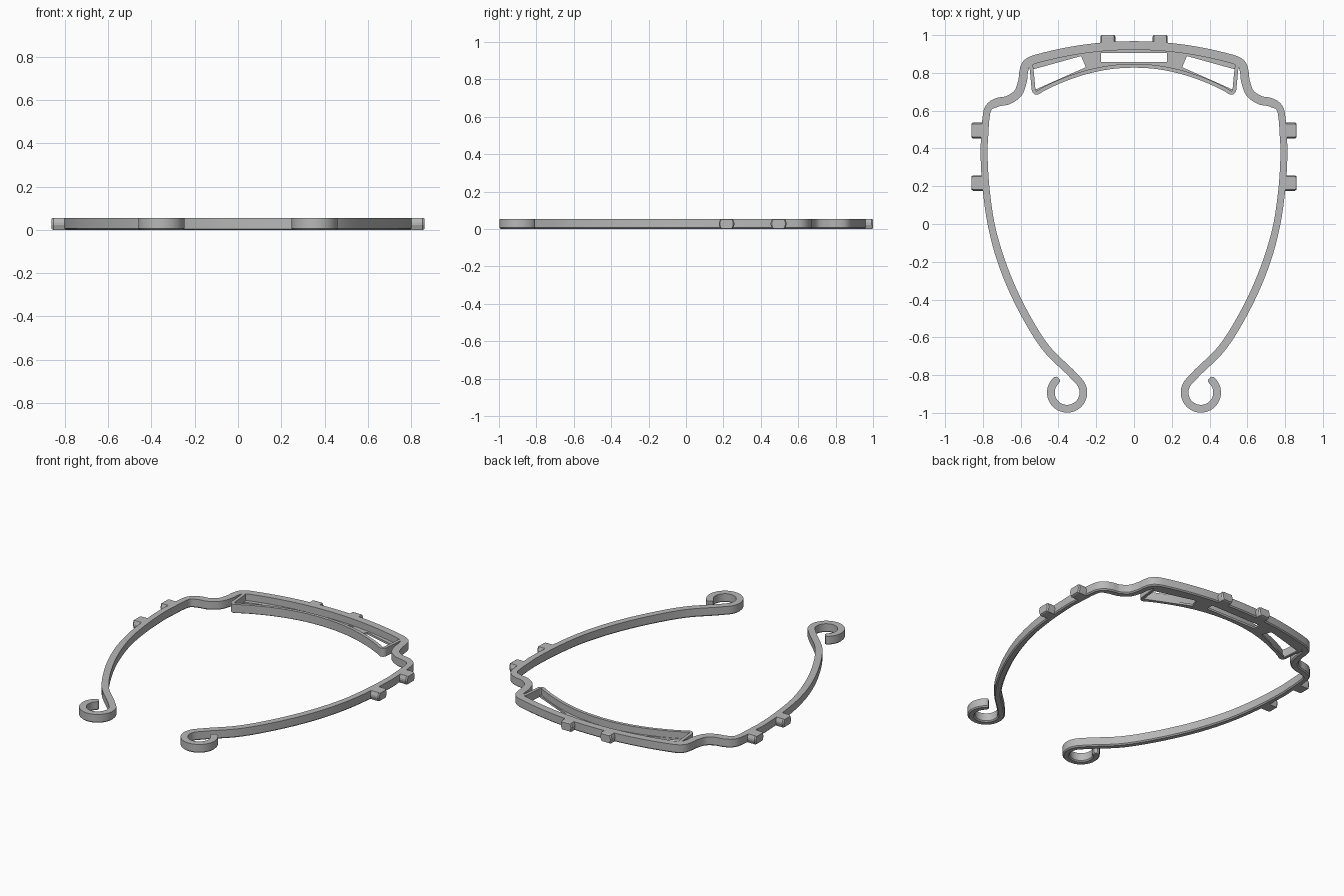
import bpy, bmesh, math
from mathutils import Vector

if "Cube" in bpy.data.objects:
    bpy.data.objects.remove(bpy.data.objects["Cube"])

H = 0.055
grey = bpy.data.materials.new("light_grey_plastic")
grey.diffuse_color = (0.48, 0.48, 0.48, 1)
grey.use_nodes = True
grey.node_tree.nodes["Principled BSDF"].inputs["Base Color"].default_value = grey.diffuse_color


def finish(name, bm, smooth=True):
    bmesh.ops.recalc_face_normals(bm, faces=bm.faces)
    me = bpy.data.meshes.new(name)
    bm.to_mesh(me)
    bm.free()
    ob = bpy.data.objects.new(name, me)
    bpy.context.collection.objects.link(ob)
    me.materials.append(grey)
    if smooth:
        bpy.ops.object.select_all(action='DESELECT')
        ob.select_set(True)
        bpy.context.view_layer.objects.active = ob
        bpy.ops.object.shade_smooth_by_angle(angle=math.radians(30))
    return ob


def loft(bm, loops):
    rows = [[bm.verts.new(p) for p in lp] for lp in loops]
    n = len(rows[0])
    for a, b in zip(rows, rows[1:]):
        for i in range(n):
            j = (i + 1) % n
            bm.faces.new((a[i], a[j], b[j], b[i]))
    bm.faces.new(rows[0])
    bm.faces.new(rows[-1][::-1])


def spline(pts, steps=6):
    p = [Vector(q) for q in pts]
    p = [2 * p[0] - p[1]] + p + [2 * p[-1] - p[-2]]
    out = []
    for a, b, c, d in zip(p, p[1:], p[2:], p[3:]):
        for k in range(steps):
            t = k / steps
            out.append(0.5 * (2 * b + (c - a) * t + (2 * a - 5 * b + 4 * c - d) * t * t
                              + (3 * b - a - 3 * c + d) * t ** 3))
    return out + [p[-2]]


def mirrored(half):
    """Half path starts on x = 0; returns the complete left-to-right path."""
    return [Vector((-p.x, p.y)) for p in half[:0:-1]] + half


def sweep(name, path, widths, c=0.007):
    """Flat band with a chamfered underside along a 2D path."""
    loops = []
    for i, p in enumerate(path):
        t = (path[min(i + 1, len(path) - 1)] - path[max(i - 1, 0)]).normalized()
        nrm = Vector((-t.y, t.x))
        w = widths[i]
        sec = [(-w + c, 0), (w - c, 0), (w, c), (w, H), (-w, H), (-w, c)]
        loops.append([(*(p + nrm * o), z) for o, z in sec])
    bm = bmesh.new()
    loft(bm, loops)
    return finish(name, bm)


def front_y(x):
    return 0.945 - x * x / 3.76


def wall_y(x):
    return 0.838 - 0.54 * x * x


# Main band: front arc, shoulder bend, arm
pts = [(x, front_y(x)) for x in (0, 0.1, 0.2, 0.3, 0.4, 0.5)]
pts += [(0.547, 0.863), (0.574, 0.84), (0.585, 0.80), (0.59, 0.757), (0.614, 0.693),
        (0.667, 0.656), (0.72, 0.645), (0.767, 0.619), (0.783, 0.566), (0.791, 0.45),
        (0.794, 0.37), (0.783, 0.185), (0.751, -0.026), (0.688, -0.238),
        (0.593, -0.45), (0.471, -0.65), (0.335, -0.787)]
half = spline(pts)
# Hook at the end of each arm
for a in range(135, 411, 7):
    t = math.radians(a)
    half.append(Vector((0.354 + 0.086 * math.cos(t), -0.892 + 0.086 * math.sin(t))))
wid = [0.023 if p.y > 0.63 else 0.0185 if p.y > -0.1 else 0.0205 for p in half]
for i in range(2, len(wid) - 2):
    wid[i] = sum(wid[i - 2:i + 3]) / 5
# Rounded hook tip
t_end = (half[-1] - half[-2]).normalized()
tip = half[-1].copy()
for d, w in ((0.008, 0.0185), (0.014, 0.014), (0.017, 0.009)):
    half.append(tip + t_end * d)
    wid.append(w)
sweep("head_band", mirrored(half), wid[:0:-1] + wid)

# Thin inner wall that rests on the forehead
wp = [(x, wall_y(x)) for x in (0, 0.1, 0.2, 0.3, 0.4, 0.48)]
wp += [(0.512, 0.695), (0.528, 0.702), (0.533, 0.725), (0.54, 0.80), (0.546, 0.838), (0.562, 0.852)]
wall = mirrored(spline(wp, 5))
sweep("forehead_wall", wall, [0.010] * len(wall), 0.003)


# Bottom plate with three windows between band and wall
def strip(bm, xs, lo, hi, z=0.013):
    loft(bm, [[(x, lo(x), 0), (x, hi(x), 0), (x, hi(x), z), (x, lo(x), z)] for x in xs])


def line(x0, y0, x1, y1):
    return lambda x: y0 + (y1 - y0) * (x - x0) / (x1 - x0)


def span(a, b, n=8):
    return [a + (b - a) * i / n for i in range(n + 1)]


bm = bmesh.new()
outer = lambda x: front_y(x) - 0.012
strip(bm, span(-0.175, 0.175, 14), lambda x: 0.905, outer)
strip(bm, span(-0.175, 0.175, 14), wall_y, lambda x: 0.857)
for s in (1, -1):
    f = lambda fn: (lambda x: fn(abs(x)))
    xs = lambda a, b: [s * x for x in span(a, b)]
    strip(bm, xs(0.175, 0.255), wall_y, outer)
    strip(bm, xs(0.255, 0.28), f(line(0.255, 0.83, 0.28, 0.889)), outer)
    strip(bm, xs(0.28, 0.54), f(line(0.28, 0.889, 0.53, 0.82)), outer)
    strip(bm, xs(0.255, 0.525), wall_y, f(line(0.255, 0.83, 0.53, 0.708)))
finish("window_plate", bm, False)


# Visor pegs: hexagonal studs with chamfered tips
def peg(name, base, direction, length, hw):
    d = Vector((*direction, 0))
    side = Vector((-d.y, d.x, 0))
    prof = [(-0.8, 0), (0.8, 0), (1, 0.022), (1, 0.034), (0.82, H), (-0.82, H), (-1, 0.034), (-1, 0.022)]
    loops = []
    for dist, k in ((0, 1), (length - 0.008, 1), (length, 0.86)):
        loops.append([Vector((*base, 0)) + d * dist + side * (o * hw * k)
                      + Vector((0, 0, H / 2 + (z - H / 2) * k)) for o, z in prof])
    bm = bmesh.new()
    loft(bm, loops)
    finish(name, bm, False)


for s, tag in ((1, "right"), (-1, "left")):
    peg("front_peg_" + tag, (s * 0.138, 0.945), (0, 1), 0.055, 0.040)
    peg("upper_side_peg_" + tag, (s * 0.79, 0.495), (s, 0), 0.071, 0.042)
    peg("lower_side_peg_" + tag, (s * 0.787, 0.217), (s, 0), 0.073, 0.041)
